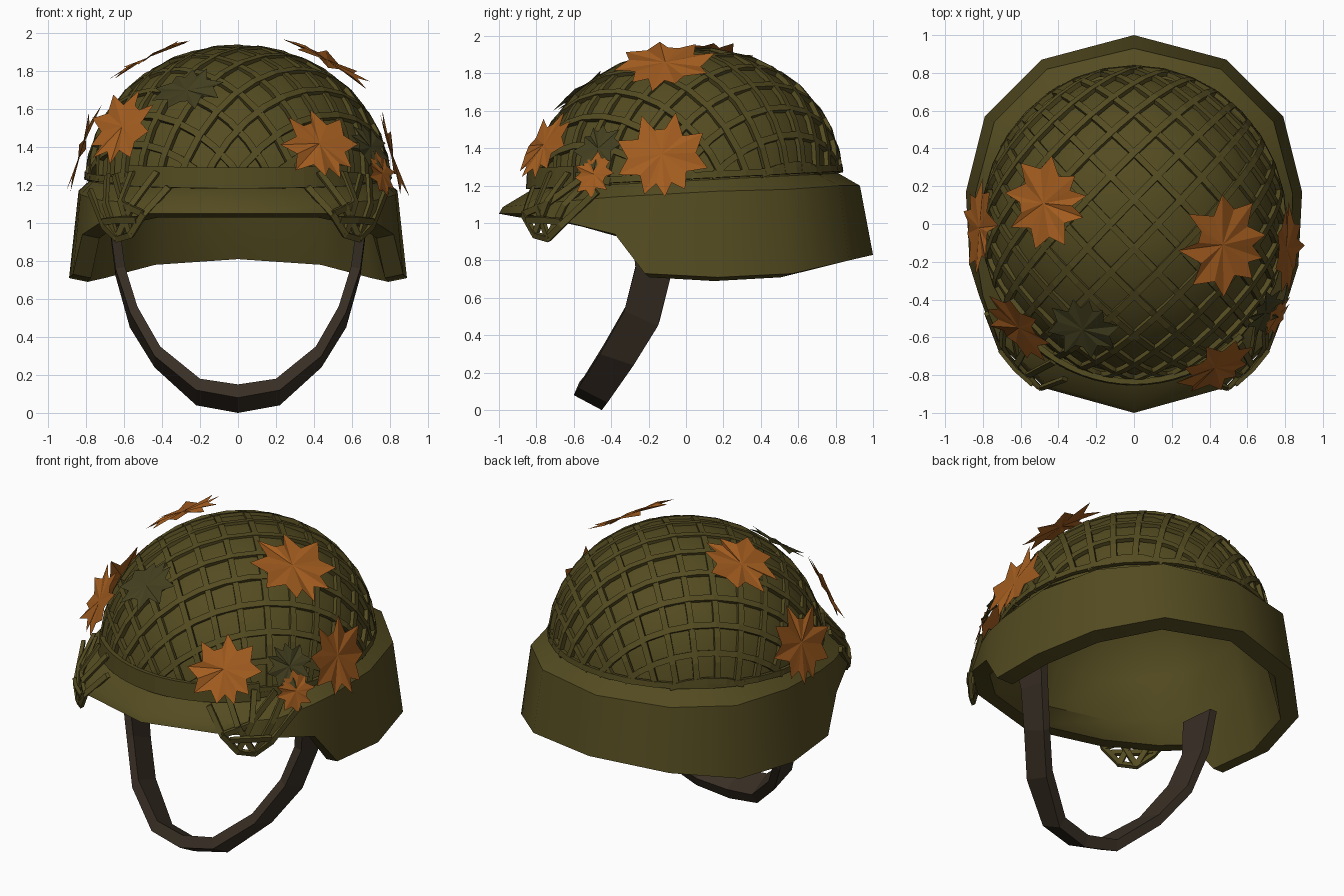
import bpy, bmesh, math, random
from mathutils import Vector, Matrix

if "Cube" in bpy.data.objects:
    bpy.data.objects.remove(bpy.data.objects["Cube"])

random.seed(4)


def material(name, rgb):
    m = bpy.data.materials.new(name)
    m.diffuse_color = (*rgb, 1)
    m.use_nodes = True
    m.node_tree.nodes["Principled BSDF"].inputs["Base Color"].default_value = m.diffuse_color
    return m


OLIVE = material("olive", (0.088, 0.071, 0.015))
ORANGE = material("autumn_orange", (0.37, 0.110, 0.014))
GREEN = material("dark_green", (0.056, 0.050, 0.014))
BROWN = material("strap_brown", (0.040, 0.028, 0.018))
rad = math.radians


def finish(bm, name, mat, smooth=None, recalc=True):
    if recalc:
        bmesh.ops.recalc_face_normals(bm, faces=bm.faces)
    me = bpy.data.meshes.new(name)
    bm.to_mesh(me)
    bm.free()
    me.materials.append(mat)
    if smooth:
        me.shade_smooth()
        me.set_sharp_from_angle(angle=rad(smooth))
    ob = bpy.data.objects.new(name, me)
    bpy.context.collection.objects.link(ob)
    return ob


def loft(bm, rings, path_closed=False):
    """Skin a list of equally long closed point rings."""
    vs = [[bm.verts.new(p) for p in r] for r in rings]
    n = len(vs[0])
    pairs = list(zip(vs, vs[1:])) + ([(vs[-1], vs[0])] if path_closed else [])
    for a, b in pairs:
        for i in range(n):
            j = (i + 1) % n
            bm.faces.new((a[i], a[j], b[j], b[i]))
    return vs


def dome(a, phi, off=0.0):
    """Point on the crown: azimuth a, angle phi down from the top."""
    y = (0.815 + off) * math.sin(phi) * math.sin(a)
    return Vector(((0.785 + off) * math.sin(phi) * math.cos(a), y,
                   1.2 + (0.727 + off) * math.cos(phi) + 0.05 * y))


def outward(p):
    return Vector((p.x / 0.62, p.y / 0.66, (p.z - 1.2) / 0.51)).normalized()


def ribbon(bm, pts, width, thick, closed=False):
    """Flat strip that follows points, lying against the crown."""
    rings, n = [], len(pts)
    for i, p in enumerate(pts):
        if closed:
            t = pts[(i + 1) % n] - pts[i - 1]
        else:
            t = pts[min(i + 1, n - 1)] - pts[max(i - 1, 0)]
        nrm = outward(p)
        s = t.cross(nrm).normalized() * width / 2
        u = nrm * thick
        rings.append([p + s, p + s + u, p - s + u, p - s])
    vs = loft(bm, rings, path_closed=closed)
    if not closed:
        bm.faces.new(vs[0])
        bm.faces.new(vs[-1][::-1])


# Helmet shell: half outline of (bottom edge, shoulder edge), back to front
half = [((0, 1.0, .83), (0, .93, 1.20)),
        ((.49, .87, .80), (.46, .82, 1.20)),
        ((.79, .57, .73), (.74, .54, 1.18)),
        ((.89, .17, .71), (.84, .16, 1.17)),
        ((.87, -.22, .73), (.83, -.2, 1.15)),
        ((.82, -.38, .94), (.80, -.38, 1.14)),
        ((.73, -.62, 1.0), (.72, -.61, 1.12)),
        ((.47, -.87, 1.05), (.46, -.85, 1.10)),
        ((0, -1.0, 1.05), (0, -.98, 1.085))]
flip = lambda p: (-p[0], p[1], p[2])
outline = half + [(flip(b), flip(s)) for b, s in half[-2:0:-1]]
angles = [math.atan2(s[1] / .83, s[0] / .8) for b, s in outline]
rings = [[dome(a, rad(d)) for a in angles] for d in (9, 22, 35, 48, 61, 75, 88)]
rings.append([s for b, s in outline])
rings.append([b for b, s in outline])
# Inside: lip, sloping wall and lining
rings.append([(b[0] * .89, b[1] * .89, b[2] - .02) for b, s in outline])
rings.append([(b[0] * .81, b[1] * .77, 1.10) for b, s in outline])
rings += [[dome(a, rad(d), -.07) for a in angles] for d in (75, 55, 35, 15)]
bm = bmesh.new()
vs = loft(bm, rings)
bm.faces.new(vs[0])
bm.faces.new(vs[-1])
finish(bm, "helmet_shell", OLIVE, 36)

# Camouflage net: diagonal lattice wrapped over the crown, sunk near the top
bm = bmesh.new()
step = 0.148
for d in (0, 1):
    for k in range(-7, 7):
        c = (k + 0.5) * step
        if abs(c) > 0.97:
            continue
        reach = math.sqrt(1 - c * c)
        n = max(4, int(reach * 16))
        pts = []
        for i in range(n + 1):
            t = reach * (2 * i / n - 1)
            u, v = (t, c) if d else (c, t)
            r = math.hypot(u, v)
            a = math.atan2(v, u) + math.pi / 4
            pts.append(dome(a, r * rad(87), -.016 + .012 * r + .003 * d))
        ribbon(bm, pts, 0.036, 0.026)
# Net border cord and the solid hem above the peak
ribbon(bm, [dome(math.tau * i / 32, rad(86)) for i in range(32)], .035, .026, True)
ribbon(bm, [dome(rad(-90 + 5 * i), rad(84), .012) for i in range(-9, 10)], .11, .03)
# Net corners hanging over the peak
strands = [[(.36, -.81, 1.19), (.49, -.86, 1.05), (.56, -.80, .94), (.63, -.73, .92),
            (.70, -.66, .99), (.77, -.47, 1.17)],
           [(.42, -.72, 1.27), (.55, -.79, 1.10), (.63, -.73, .92)],
           [(.55, -.62, 1.27), (.61, -.73, 1.12), (.56, -.80, .94)],
           [(.68, -.49, 1.25), (.69, -.64, 1.10), (.63, -.73, .92)],
           [(.64, -.53, 1.25), (.60, -.74, 1.10), (.49, -.86, 1.05)],
           [(.53, -.84, 1.02), (.62, -.76, 1.02), (.70, -.66, 1.01)]]
for sx in (1, -1):
    for s in strands:
        ribbon(bm, [Vector((sx * x, y, z)) for x, y, z in s], .034, .022)
finish(bm, "camouflage_net", OLIVE)

# Chin strap: (outer x, front y, front z, back y, back z, inward offset)
st = [(.68, -.30, 1.02, -.05, 1.0, (-.05, 0, 0)),
      (.645, -.27, .76, -.08, .72, (-.05, 0, .01)),
      (.57, -.33, .53, -.15, .45, (-.04, .01, .03)),
      (.44, -.46, .30, -.28, .24, (-.03, .02, .05)),
      (.22, -.575, .12, -.42, .04, (-.02, .03, .06)),
      (0, -.60, .08, -.45, .0, (0, .03, .07))]


def section(s, sx):
    x, fy, fz, by, bz, o = s
    f, b = Vector((sx * x, fy, fz)), Vector((sx * x, by, bz))
    o = Vector((sx * o[0], o[1], o[2]))
    return [f, b, b + o, f + o]


bm = bmesh.new()
vs = loft(bm, [section(s, 1) for s in st] + [section(s, -1) for s in st[-2::-1]])
bm.faces.new(vs[0])
bm.faces.new(vs[-1])
finish(bm, "chin_strap", BROWN)

# Leaves: lobed outline (half, mirrored), folded a little at the tips
lobe = [(0, .54), (.09, .36), (.24, .46), (.27, .24), (.52, .20), (.40, .02),
        (.50, -.20), (.26, -.20), (.20, -.48), (.06, -.30)]
shape = lobe + [(-x, y) for x, y in lobe[:0:-1]]


def leaf(name, pos, normal, size, spin, mat):
    bm = bmesh.new()
    mid = bm.verts.new((0, 0, 0))
    rim = []
    for x, y in shape:
        tip = math.hypot(x, y) > .42
        z = random.uniform(-.07, .06) * size if tip else 0
        rim.append(bm.verts.new((x * size, y * size, z)))
    for i, v in enumerate(rim):
        bm.faces.new((mid, v, rim[i - 1]))
    q = Vector(normal).to_track_quat('Z', 'Y').to_matrix().to_4x4()
    m = Matrix.Translation(pos) @ q @ Matrix.Rotation(rad(spin), 4, 'Z')
    bmesh.ops.transform(bm, matrix=m, verts=bm.verts)
    finish(bm, name, mat, recalc=False)


leaf("leaf_top_left", (-.48, .11, 1.87), (-.45, .05, .9), .46, 15, ORANGE)
leaf("leaf_top_right", (.47, -.11, 1.86), (.52, -.06, .85), .50, 170, ORANGE)
leaf("leaf_side_right", (.81, -.13, 1.37), (1, -.05, .33), .46, 185, ORANGE)
leaf("leaf_side_left", (-.82, -.02, 1.40), (-1, 0, .33), .47, 160, ORANGE)
leaf("leaf_front_left", (-.61, -.55, 1.51), (-.65, -.6, .45), .42, 150, ORANGE)
leaf("leaf_front_right", (.43, -.76, 1.42), (.4, -.75, .5), .41, 200, ORANGE)
leaf("leaf_small_right", (.76, -.49, 1.26), (.8, -.5, .3), .24, 70, ORANGE)
leaf("leaf_green_front", (-.27, -.56, 1.70), (-.22, -.5, .8), .36, 10, GREEN)
leaf("leaf_green_side", (.70, -.47, 1.40), (.75, -.5, .4), .27, 30, GREEN)
